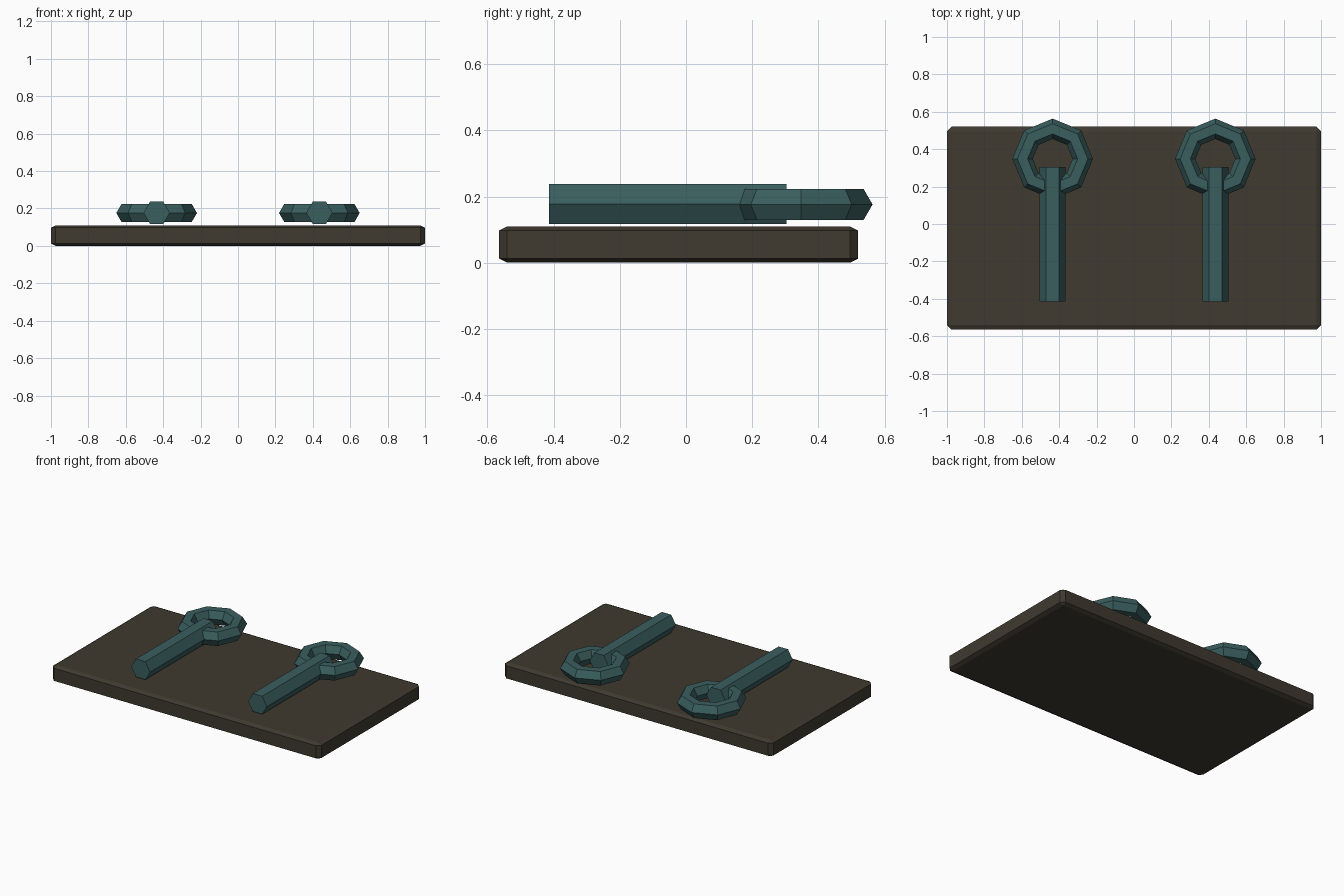
import bpy, bmesh, math

if "Cube" in bpy.data.objects:
    bpy.data.objects.remove(bpy.data.objects["Cube"])


def material(name, color):
    m = bpy.data.materials.new(name)
    m.diffuse_color = (*color, 1)
    m.use_nodes = True
    m.node_tree.nodes["Principled BSDF"].inputs["Base Color"].default_value = m.diffuse_color
    return m


def add_object(name, bm, mat):
    bmesh.ops.recalc_face_normals(bm, faces=bm.faces)
    mesh = bpy.data.meshes.new(name)
    bm.to_mesh(mesh)
    bm.free()
    mesh.materials.append(mat)
    ob = bpy.data.objects.new(name, mesh)
    bpy.context.collection.objects.link(ob)
    return ob


board = material("dark_board", (0.05, 0.042, 0.029))
metal = material("teal_metal", (0.042, 0.112, 0.112))

# Base slab: chamfered, with the chamfer flattened vertically
bm = bmesh.new()
bmesh.ops.create_cube(bm, size=1)
bmesh.ops.scale(bm, vec=(2.0, 1.085, 0.22), verts=bm.verts)
bmesh.ops.bevel(bm, geom=bm.edges[:], offset=0.025, segments=1, affect='EDGES')
bmesh.ops.scale(bm, vec=(1, 1, 0.5), verts=bm.verts)
bmesh.ops.translate(bm, vec=(0, -0.0225, 0.055), verts=bm.verts)
add_object("base_slab", bm, board)


# Hexagonal shank lying along y, ridges pointing sideways
def shank(name, x):
    bm = bmesh.new()
    ring = [bm.verts.new((x + 0.07 * math.cos(i * math.pi / 3), -0.414,
                          0.177 + 0.07 * math.sin(i * math.pi / 3))) for i in range(6)]
    face = bm.faces.new(ring)
    ext = bmesh.ops.extrude_face_region(bm, geom=[face], use_keep_orig=True)
    moved = [v for v in ext["geom"] if isinstance(v, bmesh.types.BMVert)]
    bmesh.ops.translate(bm, vec=(0, 0.718, 0), verts=moved)
    add_object(name, bm, metal)


# Eight-sided ring with a hexagonal section
def eye_ring(name, x):
    bpy.ops.mesh.primitive_torus_add(major_segments=8, minor_segments=6,
                                     major_radius=0.161, minor_radius=0.0545,
                                     location=(x, 0.348, 0.176))
    ob = bpy.context.object
    ob.name = name
    ob.data.materials.append(metal)
    ob.data.shade_flat()


for side, x in (("left", -0.435), ("right", 0.435)):
    shank(side + "_shank", x)
    eye_ring(side + "_eye_ring", x)
